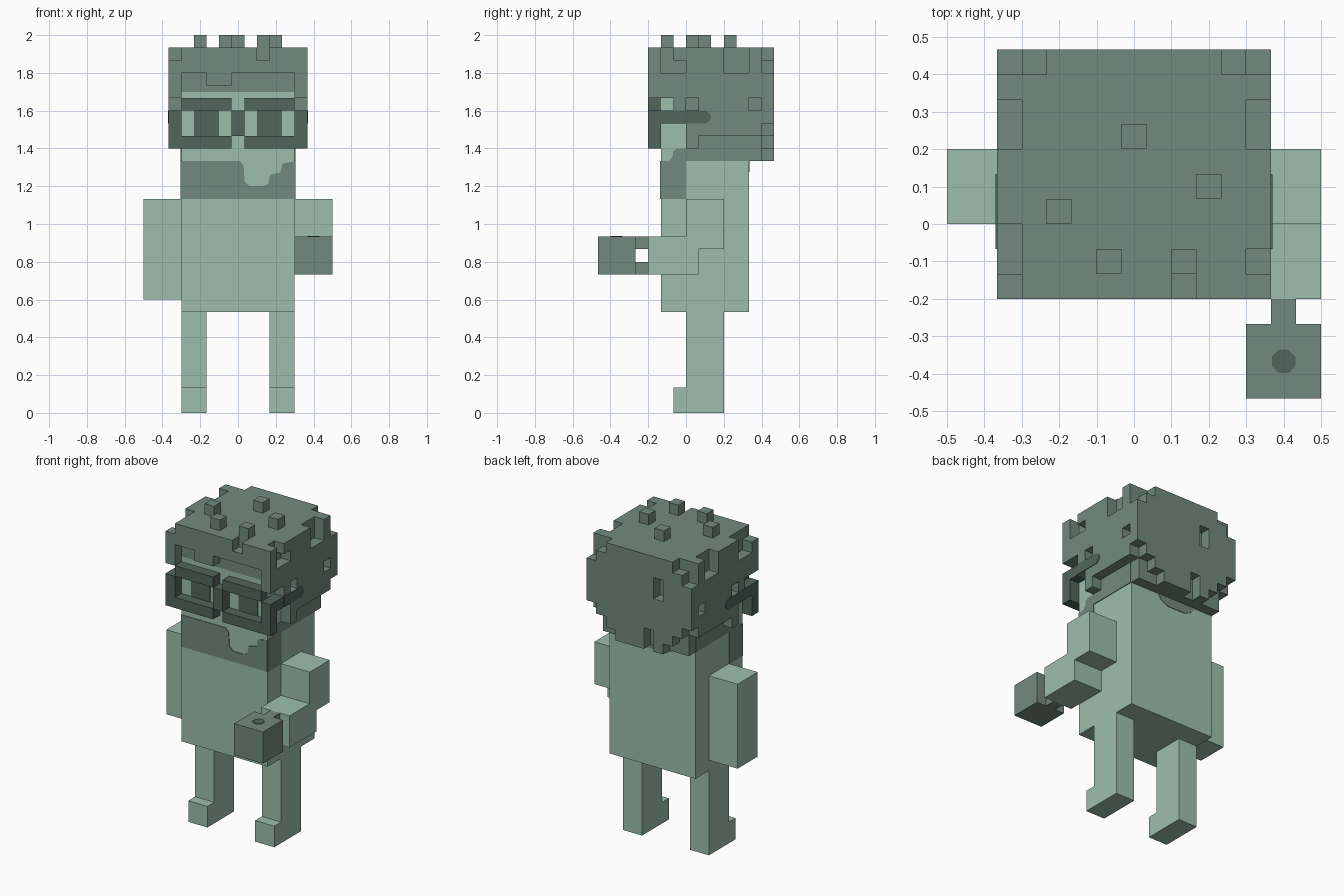
import bpy, bmesh, math
from mathutils import Vector

if "Cube" in bpy.data.objects:
    bpy.data.objects.remove(bpy.data.objects["Cube"])

U = 1 / 15  # block size


def material(name, rgb):
    lin = [((c / 255 + 0.055) / 1.055) ** 2.4 for c in rgb] + [1]
    m = bpy.data.materials.new(name)
    m.use_nodes = True
    m.diffuse_color = lin
    m.node_tree.nodes["Principled BSDF"].inputs["Base Color"].default_value = lin
    return m


PALE = material("pale green", (157, 191, 174))
MID = material("mid green", (114, 138, 126))
DARK = material("dark green", (81, 102, 93))


def finish(name, bm, mat):
    bmesh.ops.recalc_face_normals(bm, faces=bm.faces)
    me = bpy.data.meshes.new(name)
    bm.to_mesh(me)
    bm.free()
    me.materials.append(mat)
    ob = bpy.data.objects.new(name, me)
    bpy.context.collection.objects.link(ob)
    return ob


def add_box(bm, x0, x1, y0, y1, z0, z1):
    vs = bmesh.ops.create_cube(bm, size=1)["verts"]
    for v in vs:
        v.co = Vector((x1 if v.co.x > 0 else x0, y1 if v.co.y > 0 else y0,
                       z1 if v.co.z > 0 else z0)) * U


def boxes(name, mat, *dims):
    bm = bmesh.new()
    for d in dims:
        add_box(bm, *d)
    return finish(name, bm, mat)


def prism(name, mat, pts, origin, a, b, depth):
    """Extrude a 2D outline, laid along axes a and b, by the vector depth."""
    bm = bmesh.new()
    o, a, b = Vector(origin), Vector(a), Vector(b)
    f = bm.faces.new([bm.verts.new(o + a * p + b * q) for p, q in pts])
    ext = bmesh.ops.extrude_face_region(bm, geom=[f])["geom"]
    bmesh.ops.translate(bm, vec=Vector(depth),
                        verts=[g for g in ext if isinstance(g, bmesh.types.BMVert)])
    return finish(name, bm, mat)


X, Y, Z = (1, 0, 0), (0, 1, 0), (0, 0, 1)
T = 0.004  # thickness of painted plates

# Torso and face, one column
boxes("body", PALE, (-4.5, 4.5, -2, 5, 8, 25.5))

# Legs with feet, and the hanging arm
for s, side in ((1, "left"), (-1, "right")):
    prism(side + "_leg", PALE,
          [(-1, 0), (3, 0), (3, 8), (0, 8), (0, 2), (-1, 2)],
          (s * 2.5 * U, 0, 0), (0, U, 0), (0, 0, U), (s * 2 * U, 0, 0))
boxes("right_arm", PALE, (-7.5, -4.5, 0, 3, 9, 17))

# Bent arm holding a mug
prism("left_arm", PALE,
      [(0, 17), (3, 17), (3, 13), (1, 13), (1, 11), (-3, 11), (-3, 14), (0, 14)],
      (4.5 * U, 0, 0), (0, U, 0), (0, 0, U), (3 * U, 0, 0))
boxes("mug", MID, (4.5, 7.5, -7, -4, 11, 14),
      (5.5, 6.5, -4, -3, 11, 12), (5.5, 6.5, -4, -3, 13, 14))
prism("mug_drink", DARK,
      [(0.034 * math.cos(math.radians(22.5 + 45 * i)),
        0.034 * math.sin(math.radians(22.5 + 45 * i))) for i in range(8)],
      (0.4, -0.367, 14 * U), X, Y, (0, 0, T))

# Painted beard: front, sides and nape
prism("beard_front", MID,
      [(-0.3, 1.133), (0.3, 1.133), (0.3, 1.333), (0.235, 1.32), (0.225, 1.275),
       (0.17, 1.26), (0.16, 1.21), (0.13, 1.2), (0.06, 1.2), (0.035, 1.225),
       (0.03, 1.31), (0.01, 1.333), (-0.3, 1.333)],
      (0, -2 * U, 0), X, Z, (0, -T, 0))
for s, side in ((1, "left"), (-1, "right")):
    prism("beard_" + side, MID,
          [(-0.133, 1.133), (0, 1.133), (0, 1.333), (0.333, 1.333), (0.333, 1.667),
           (0, 1.667), (0, 1.4), (-0.05, 1.4), (-0.067, 1.385), (-0.07, 1.36),
           (-0.09, 1.335), (-0.133, 1.333)],
          (s * 4.5 * U, 0, 0), Y, Z, (s * T, 0, 0))
prism("nape_hair", MID,
      [(-0.17, 1.34), (-0.15, 1.3), (-0.1, 1.275), (0.03, 1.275), (0.08, 1.3), (0.1, 1.34)],
      (0, 5 * U, 0), X, Z, (0, T, 0))

# Eyes
for s, side in ((1, "left"), (-1, "right")):
    boxes(side + "_eye", DARK, (s * 1.5, s * 3.5, -2.06, -2, 22, 24))

# Glasses: rims, hinges, bridge and temples
rims = [(-0.5, 0.5, -3, -2, 22, 24)]
for s in (1, -1):
    rims += [(s * 0.5, s * 4.5, -3, -2, 24, 25), (s * 0.5, s * 4.5, -3, -2, 21, 22),
             (s * 4.5, s * 5.5, -3, -2, 21, 24), (s * 4.5, s * 5.5, -2, -1, 23, 24)]
boxes("glasses", DARK, *rims)
for s, side in ((1, "left"), (-1, "right")):
    prism(side + "_temple", DARK,
          [(-1, 23), (1.6, 23), (1.9, 23.25), (2, 23.5), (1.9, 23.75), (1.6, 24), (-1, 24)],
          (s * 5.5 * U, 0, 0), (0, U, 0), (0, 0, U), (s * T, 0, 0))

# Hair: blocks filled and carved on a grid, x column 0 starts at -5.5
cells = set()


def block(x0, x1, y0, y1, z0, z1):
    return {(x, y, z) for x in range(x0, x1) for y in range(y0, y1) for z in range(z0, z1)}


cells |= block(0, 11, -3, 7, 25, 29)       # cap
cells -= block(1, 10, -3, -2, 25, 27)      # forehead under the fringe
cells |= block(3, 5, -3, -2, 26, 27)       # fringe tooth
cells -= block(7, 8, -3, -2, 28, 29)       # fringe notch
cells |= block(1, 10, 5, 7, 20, 25)        # back
for c in (0, 10):                          # sides
    cells |= block(c, c + 1, -1, 0, 23, 25) | block(c, c + 1, 0, 1, 21, 25)
    cells |= block(c, c + 1, 1, 6, 22, 25) | block(c, c + 1, 6, 7, 23, 25)
    cells -= block(c, c + 1, 3, 5, 27, 29) | block(c, c + 1, 6, 7, 27, 29)
    cells -= block(c, c + 1, 0, 1, 24, 25) | block(c, c + 1, 5, 6, 24, 25)
    cells -= block(c, c + 1, -2, 0, 27, 28) | block(c, c + 1, -2, -1, 28, 29)
for c in (1, 9):                           # rear corners
    cells -= block(c, c + 1, 6, 7, 28, 29) | block(c, c + 1, 6, 7, 20, 22)
cells -= block(0, 1, -3, 0, 28, 29)        # front right corner
cells -= block(8, 9, 6, 7, 20, 21)         # ragged nape
cells -= block(4, 5, 6, 7, 20, 22) | block(2, 3, 6, 7, 20, 21)
cells -= block(3, 4, 6, 7, 25, 27)         # slot in the back
for x, y in ((5, 3), (8, 1), (2, 0), (4, -2), (7, -2)):
    cells.add((x, y, 29))                  # tufts

bm = bmesh.new()
for cell in cells:
    for axis in range(3):
        for d in (0, 1):
            n = list(cell)
            n[axis] += 2 * d - 1
            if tuple(n) in cells:
                continue
            quad = []
            for p, q in ((0, 0), (1, 0), (1, 1), (0, 1)):
                v = list(cell)
                v[axis] += d
                v[(axis + 1) % 3] += p
                v[(axis + 2) % 3] += q
                quad.append(bm.verts.new(((v[0] - 5.5) * U, v[1] * U, v[2] * U)))
            bm.faces.new(quad if d else quad[::-1])
bmesh.ops.remove_doubles(bm, verts=bm.verts, dist=0.001)
bmesh.ops.dissolve_limit(bm, angle_limit=0.01, verts=bm.verts, edges=bm.edges)
finish("hair", bm, MID)
